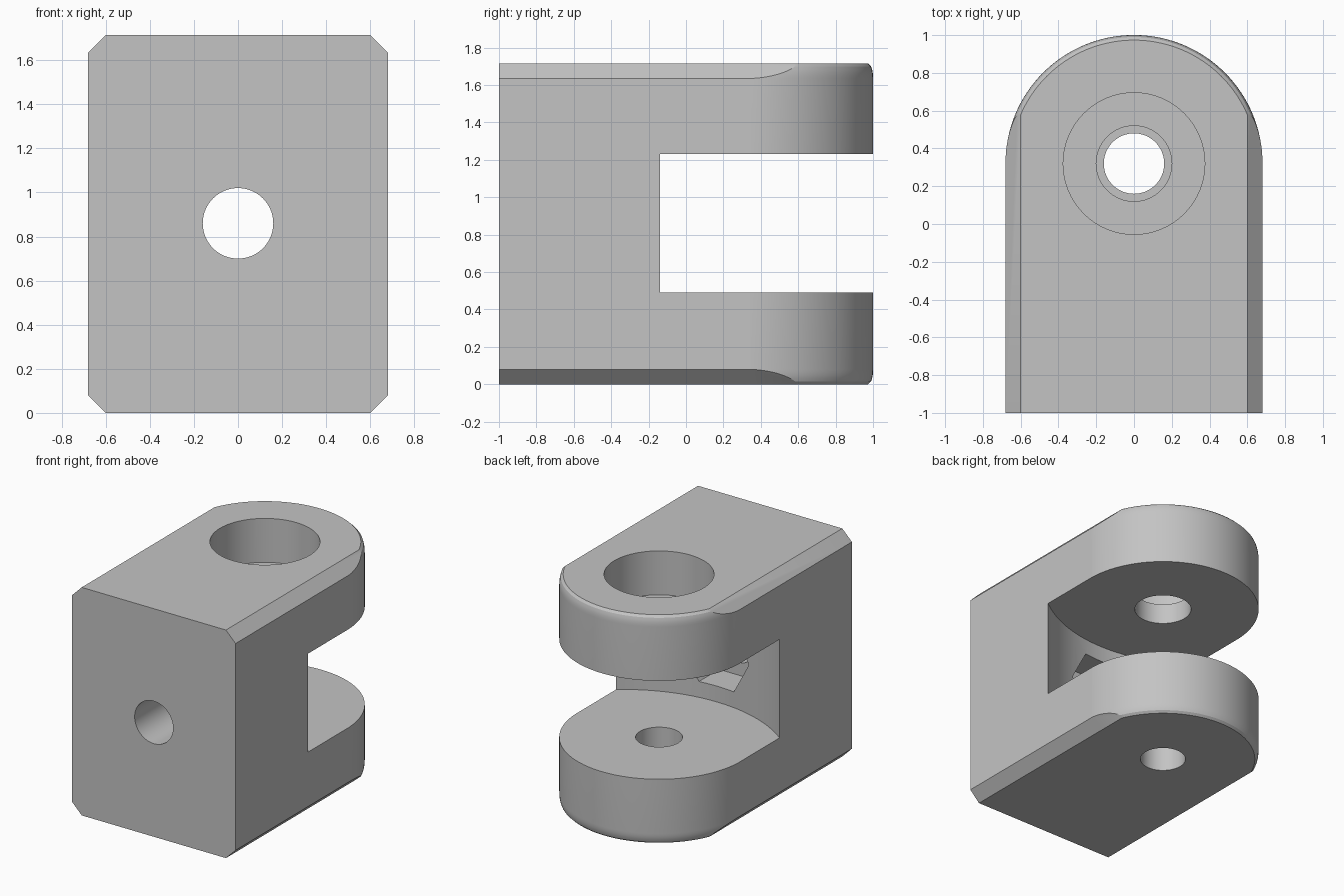
import bpy
import bmesh
from math import sin, cos, pi, radians, sqrt

old = bpy.data.objects.get("Cube")
if old:
    bpy.data.objects.remove(old, do_unlink=True)

HALF, HEIGHT, CHAMFER = 0.68, 1.715, 0.08
PIN_Y, BOLT_Z = 0.32, 0.86
SLOT_LOW, SLOT_HIGH = 0.49, 1.23


def loft(name, rings):
    """Closed solid through a stack of matching rings."""
    bm = bmesh.new()
    loops = [[bm.verts.new(p) for p in ring] for ring in rings]
    n = len(loops[0])
    for a, b in zip(loops, loops[1:]):
        for i in range(n):
            j = (i + 1) % n
            bm.faces.new((a[i], a[j], b[j], b[i]))
    bm.faces.new(loops[0])
    bm.faces.new(loops[-1])
    bmesh.ops.recalc_face_normals(bm, faces=bm.faces[:])
    mesh = bpy.data.meshes.new(name)
    bm.to_mesh(mesh)
    bm.free()
    obj = bpy.data.objects.new(name, mesh)
    bpy.context.collection.objects.link(obj)
    return obj


def circle(radius, count=64):
    return [(radius * cos(2 * pi * i / count), radius * sin(2 * pi * i / count))
            for i in range(count)]


def upright(name, radius, low, high):
    return loft(name, [[(x, y + PIN_Y, z) for x, y in circle(radius)]
                       for z in (low, high)])


def lengthwise(name, points, front, back):
    return loft(name, [[(x, y, z) for x, z in points] for y in (front, back)])


def combine(target, tool, operation):
    mod = target.modifiers.new(operation.lower(), "BOOLEAN")
    mod.operation = operation
    mod.solver = "EXACT"
    mod.object = tool
    bpy.context.view_layer.update()
    graph = bpy.context.evaluated_depsgraph_get()
    mesh = bpy.data.meshes.new_from_object(target.evaluated_get(graph))
    target.modifiers.clear()
    target.data = mesh
    bpy.data.objects.remove(tool, do_unlink=True)


# Long block with chamfered side edges
w, c, h = HALF, CHAMFER, HEIGHT
section = [(w - c, 0), (w, c), (w, h - c), (w - c, h),
           (c - w, h), (-w, h - c), (-w, c), (c - w, 0)]
body = lengthwise("clevis_body", section, -1, 1.2)


# Round nose whose rim is softened at top and bottom
def nose_ring(inset, z):
    r = HALF + 0.0005 - inset
    arc = [(r * cos(pi * i / 64), PIN_Y + r * sin(pi * i / 64), z)
           for i in range(65)]
    return [(r, -1.2, z)] + arc + [(-r, -1.2, z)]


steps = [i / 5 for i in range(6)]
rim = [(0.027 * (1 - sqrt(1 - (1 - t) ** 2)), CHAMFER * t) for t in steps]
rings = [nose_ring(a, z) for a, z in rim]
rings += [nose_ring(a, HEIGHT - z) for a, z in reversed(rim)]
combine(body, loft("nose_envelope", rings), "INTERSECT")

# Open slot with a concave rear wall
edge_y, sag = -0.14, 0.23
wide = 0.7
radius = (HALF ** 2 + sag ** 2) / (2 * sag)
centre = edge_y - sag + radius
wall = []
for i in range(49):
    x = -wide + 2 * wide * i / 48
    wall.append((x, centre - sqrt(radius ** 2 - x ** 2)))
plan = wall + [(wide, 1.3), (-wide, 1.3)]
slot = loft("slot_cutter", [[(x, y, z) for x, y in plan]
                            for z in (SLOT_LOW, SLOT_HIGH)])
combine(body, slot, "DIFFERENCE")

# Pin holes and the counterbore above them
for name, r, low, high in (("lower_pin_hole", 0.16, -0.2, 0.7),
                           ("upper_pin_hole", 0.2, 1, 1.5),
                           ("counterbore", 0.375, 1.385, 2)):
    combine(body, upright(name, r, low, high), "DIFFERENCE")

# Bolt hole through the front and the hexagonal nut pocket behind it
for name, r, sides, front, back in (("bolt_hole", 0.16, 64, -1.2, 0),
                                    ("nut_pocket", 0.29, 6, -0.6, 0)):
    points = [(x, z + BOLT_Z) for x, z in circle(r, sides)]
    combine(body, lengthwise(name, points, front, back), "DIFFERENCE")

# Single grey finish
grey = bpy.data.materials.new("plain_grey")
grey.use_nodes = True
colour = (0.55, 0.55, 0.55, 1)
grey.diffuse_color = colour
for node in grey.node_tree.nodes:
    if node.type == "BSDF_PRINCIPLED":
        node.inputs["Base Color"].default_value = colour
body.data.materials.clear()
body.data.materials.append(grey)
for face in body.data.polygons:
    face.material_index = 0

bpy.ops.object.select_all(action="DESELECT")
body.select_set(True)
bpy.context.view_layer.objects.active = body
bpy.ops.object.shade_smooth_by_angle(angle=radians(25))
